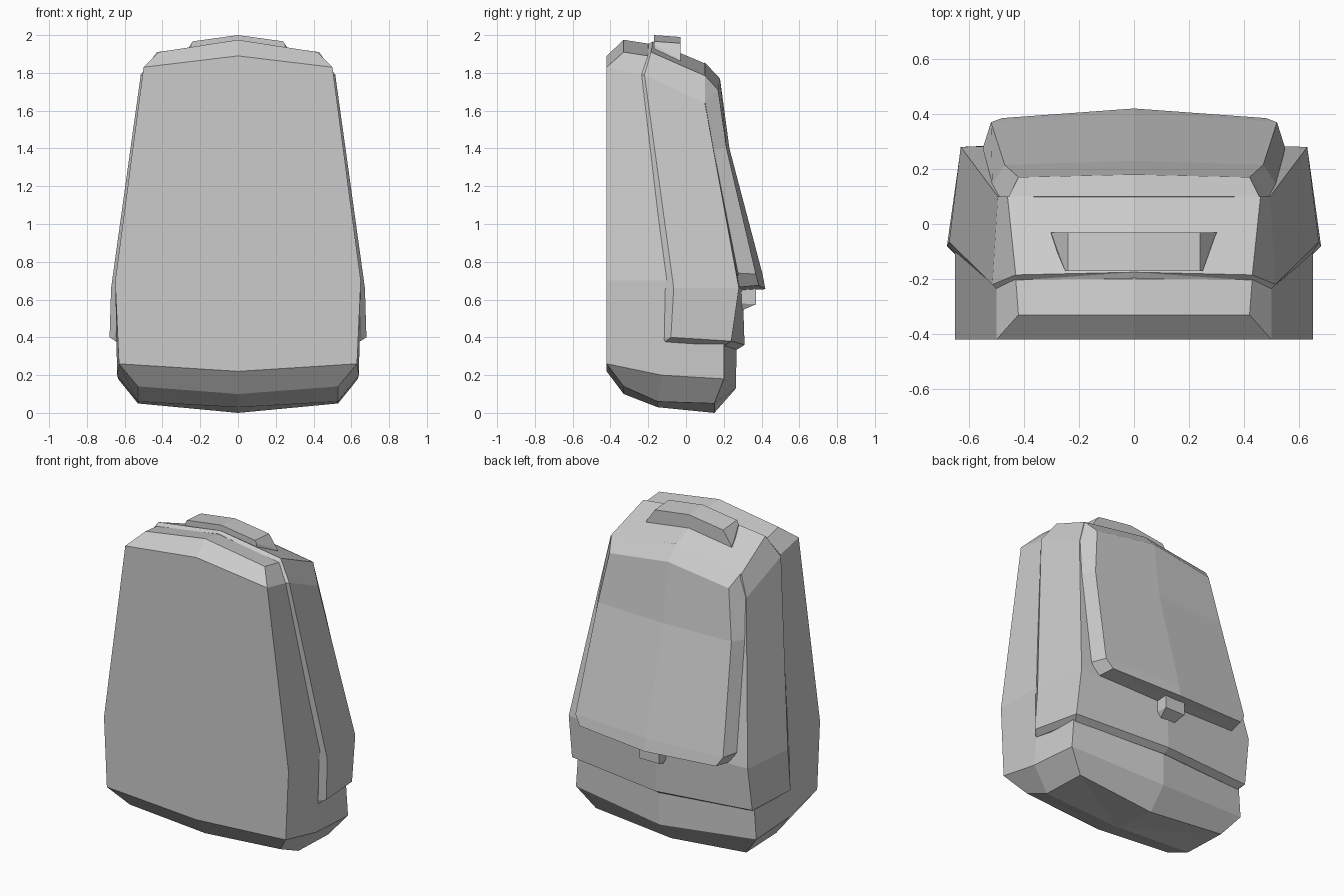
import bpy, bmesh


def loft(name, rings, cap_a, cap_b):
    """Loft half rings (first and last point on x=0), mirror them, close the ends with fans."""
    bm = bmesh.new()
    loops = []
    for half in rings:
        full = half + [(-x, y, z) for x, y, z in half[-2:0:-1]]
        loops.append([bm.verts.new(p) for p in full])
    n = len(loops[0])
    for a, b in zip(loops, loops[1:]):
        for i in range(n):
            j = (i + 1) % n
            bm.faces.new((a[i], a[j], b[j], b[i]))
    for loop, centre in ((loops[0], cap_a), (loops[-1], cap_b)):
        c = bm.verts.new(centre)
        for i in range(n):
            bm.faces.new((loop[i], loop[(i + 1) % n], c))
    bmesh.ops.recalc_face_normals(bm, faces=bm.faces)
    mesh = bpy.data.meshes.new(name)
    bm.to_mesh(mesh)
    bm.free()
    obj = bpy.data.objects.new(name, mesh)
    bpy.context.collection.objects.link(obj)
    return obj


# main bag body: flat panel at -y, chamfered base and top
loft("bag_body", [
    [(0, -.33, .10), (.53, -.33, .14), (.53, -.15, .06), (.53, .15, .05), (0, .15, 0)],
    [(0, -.42, .22), (.63, -.42, .26), (.64, -.13, .20), (.635, .20, .18), (0, .265, .13)],
    [(0, -.42, .70), (.65, -.42, .70), (.65, -.08, .70), (.60, .20, .66), (0, .27, .66)],
    [(0, -.42, 1.89), (.50, -.42, 1.83), (.50, -.235, 1.79), (.42, 0, 1.6), (0, 0, 1.7)],
    [(0, -.33, 1.975), (.42, -.33, 1.91), (.43, -.20, 1.89), (.40, -.1, 1.8), (0, -.1, 1.87)],
], (0, -.15, .03), (0, -.20, 1.955))

# raised outer shell wrapped round the sides, back and top
loft("outer_shell", [
    [(0, 0, .38), (.638, -.12, .38), (.642, -.11, .376), (.61, .20, .355), (0, .27, .335)],
    [(0, 0, .40), (.645, -.115, .40), (.68, -.08, .40), (.635, .24, .38), (0, .31, .36)],
    [(0, 0, .66), (.648, -.11, .66), (.672, -.065, .66), (.63, .28, .66), (0, .30, .66)],
    [(0, -.1, 1.75), (.495, -.24, 1.79), (.515, -.22, 1.79), (.495, .10, 1.64), (0, .13, 1.7)],
    [(0, -.197, 1.955), (.425, -.205, 1.89), (.43, -.185, 1.91), (.46, .10, 1.785), (0, .10, 1.85)],
], (0, .1, .36), (0, -.175, 1.966))

# thick flap sloping down the back
loft("back_flap", [
    [(0, .25, .645), (.50, .27, .665), (.48, .385, .675), (0, .42, .655)],
    [(0, .20, .75), (.55, .275, .74), (.52, .37, .735), (0, .405, .735)],
    [(0, .10, 1.4), (.515, .145, 1.4), (.47, .215, 1.4), (0, .23, 1.4)],
    [(0, .05, 1.65), (.49, .10, 1.65), (.42, .17, 1.71), (0, .18, 1.77)],
    [(0, 0, 1.78), (.46, .09, 1.76), (.455, .10, 1.787), (0, .10, 1.855)],
], (0, .33, .65), (0, .08, 1.82))

# carry handle on top
loft("carry_handle", [
    [(0, -.17, 1.88), (.25, -.17, 1.88), (.25, -.17, 1.95), (.24, -.17, 1.967), (0, -.17, 2.0)],
    [(0, -.03, 1.84), (.31, -.03, 1.84), (.30, -.03, 1.87), (.24, -.03, 1.957), (0, -.03, 1.99)],
], (0, -.17, 1.93), (0, -.03, 1.91))

# small clasp below the flap
loft("clasp", [
    [(0, .28, .55), (.05, .28, .55), (.05, .30, .545), (0, .30, .545)],
    [(0, .28, .58), (.07, .28, .58), (.07, .37, .575), (0, .37, .575)],
    [(0, .28, .68), (.07, .28, .68), (.07, .37, .68), (0, .37, .68)],
], (0, .29, .547), (0, .33, .68))
